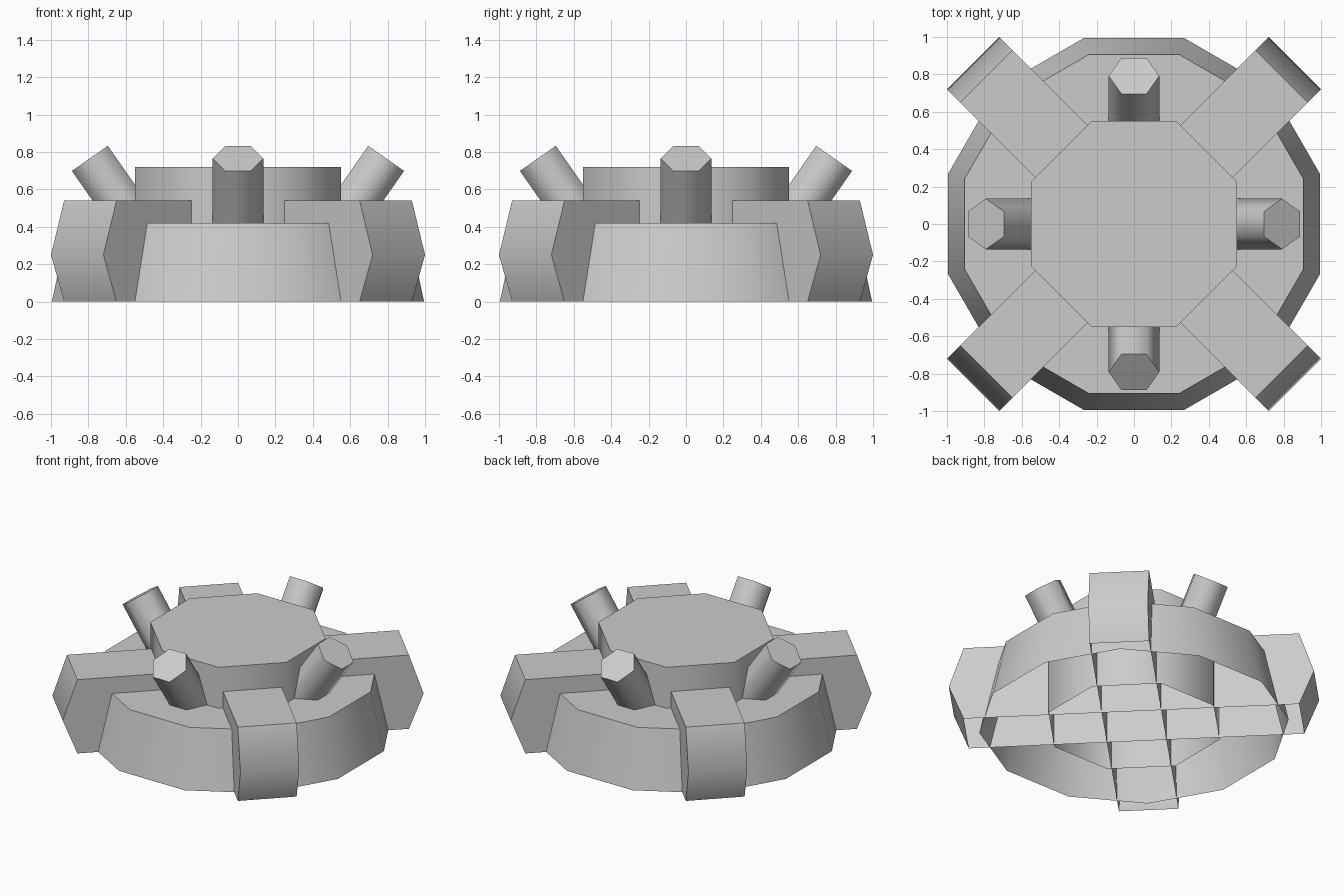
import bpy, bmesh, math
from mathutils import Vector, Matrix

if "Cube" in bpy.data.objects:
    bpy.data.objects.remove(bpy.data.objects["Cube"])


def finish(name, bm):
    bmesh.ops.recalc_face_normals(bm, faces=bm.faces[:])
    mesh = bpy.data.meshes.new(name)
    bm.to_mesh(mesh)
    bm.free()
    ob = bpy.data.objects.new(name, mesh)
    bpy.context.collection.objects.link(ob)
    bpy.ops.object.select_all(action='DESELECT')
    ob.select_set(True)
    bpy.context.view_layer.objects.active = ob
    bpy.ops.object.shade_smooth_by_angle(angle=math.radians(65))
    return ob


def open_drum(name, sides, r_bottom, r_top, height, matrix):
    """Prism or frustum from z=0 to height, capped on top only.
    Radii are measured to the flats; a flat faces +x."""
    k = 1 / math.cos(math.pi / sides)
    bm = bmesh.new()
    rings = []
    for r, z in ((r_bottom, 0), (r_top, height)):
        ring = []
        for i in range(sides):
            a = (i + 0.5) * 2 * math.pi / sides
            ring.append(bm.verts.new((r * k * math.cos(a), r * k * math.sin(a), z)))
        rings.append(ring)
    low, top = rings
    for i in range(sides):
        j = (i + 1) % sides
        bm.faces.new((low[i], low[j], top[j], top[i]))
    bm.faces.new(top)
    # point every face outward, away from the axis
    bmesh.ops.transform(bm, matrix=matrix, verts=bm.verts)
    return finish(name, bm)


def cross_beam(name, angle):
    """Full-length beam with pointed ends, open underneath."""
    profile = [(-1.117, 0), (-1.216, 0.25), (-1.117, 0.54),
               (1.117, 0.54), (1.216, 0.25), (1.117, 0)]
    half = 0.198
    bm = bmesh.new()
    near = [bm.verts.new((x, -half, z)) for x, z in profile]
    far = [bm.verts.new((x, half, z)) for x, z in profile]
    for i in range(len(profile) - 1):
        bm.faces.new((near[i], near[i + 1], far[i + 1], far[i]))
    bm.faces.new(near)
    bm.faces.new(far)
    bmesh.ops.transform(bm, matrix=Matrix.Rotation(angle, 4, 'Z'), verts=bm.verts)
    return finish(name, bm)


# Twelve-sided tapered base and eight-sided raised hub
open_drum("base_ring", 12, 0.995, 0.905, 0.42, Matrix.Identity(4))
open_drum("centre_hub", 8, 0.55, 0.55, 0.72, Matrix.Identity(4))

# Two diagonal beams crossing under the hub
for i in range(2):
    cross_beam(f"cross_beam_{i + 1}", math.radians(45 + 90 * i))

# Four six-sided pegs leaning outward
lean = Matrix.Translation(Vector((0.55, 0, 0.42))) @ Matrix.Rotation(math.radians(35), 4, 'Y')
for i in range(4):
    open_drum(f"leaning_peg_{i + 1}", 6, 0.117, 0.117, 0.422,
              Matrix.Rotation(i * math.pi / 2, 4, 'Z') @ lean)
